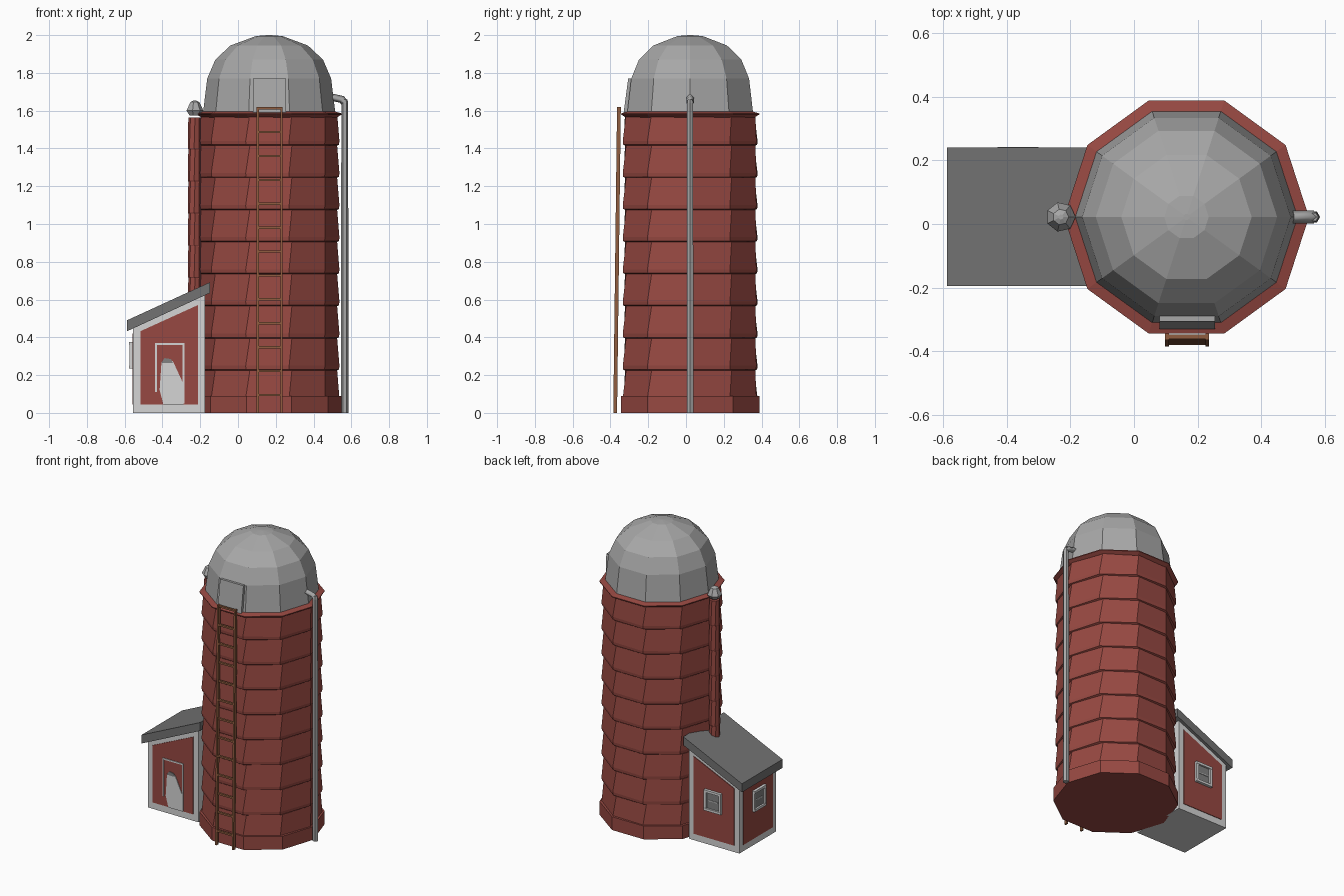
import bpy, bmesh
from math import cos, sin, pi, radians
from mathutils import Vector

cube = bpy.data.objects.get("Cube")
if cube:
    bpy.data.objects.remove(cube, do_unlink=True)


def material(name, rgb):
    m = bpy.data.materials.new(name)
    m.use_nodes = True
    m.diffuse_color = (*rgb, 1)
    m.node_tree.nodes["Principled BSDF"].inputs["Base Color"].default_value = (*rgb, 1)
    return m


RED = material("barn red", (0.31, 0.066, 0.054))
METAL = material("dome metal", (0.39, 0.39, 0.39))
ROOF = material("roof grey", (0.17, 0.17, 0.17))
WHITE = material("trim white", (0.66, 0.66, 0.66))
WOOD = material("ladder wood", (0.28, 0.11, 0.05))
PANE = material("window grey", (0.22, 0.22, 0.22))


def mesh_object(name, bm, mat):
    bmesh.ops.recalc_face_normals(bm, faces=bm.faces)
    me = bpy.data.meshes.new(name)
    bm.to_mesh(me)
    bm.free()
    me.materials.append(mat)
    ob = bpy.data.objects.new(name, me)
    bpy.context.collection.objects.link(ob)
    return ob


def loft(name, mat, centre, sides, rings):
    """Stack of polygon rings given as (radius, z, twist in degrees)."""
    bm = bmesh.new()
    loops = []
    for r, z, twist in rings:
        angles = [radians(twist) + 2 * pi * i / sides for i in range(sides)]
        loops.append([bm.verts.new((centre[0] + r * cos(a), centre[1] + r * sin(a), z))
                      for a in angles])
    for low, high in zip(loops, loops[1:]):
        for i in range(sides):
            j = (i + 1) % sides
            bm.faces.new((low[i], low[j], high[j], high[i]))
    bm.faces.new(loops[0])
    bm.faces.new(loops[-1])
    return mesh_object(name, bm, mat)


def prism(name, mat, outline, vector, place=lambda p: p):
    """Extrude an outline of 3D points along a vector."""
    bm = bmesh.new()
    face = bm.faces.new([bm.verts.new(place(Vector(p))) for p in outline])
    out = bmesh.ops.extrude_face_region(bm, geom=[face])
    shift = place(Vector(vector)) - place(Vector((0, 0, 0)))
    bmesh.ops.translate(bm, vec=shift,
                        verts=[v for v in out["geom"] if isinstance(v, bmesh.types.BMVert)])
    return mesh_object(name, bm, mat)


def box(name, mat, lo, hi, place=lambda p: p):
    (x0, y0, z0), (x1, y1, z1) = lo, hi
    return prism(name, mat, [(x0, y0, z0), (x1, y0, z0), (x1, y1, z0), (x0, y1, z0)],
                 (0, 0, z1 - z0), place)


# Silo: plinth, twisted overlapping courses, rim and dome
SILO = (0.165, 0.022)
loft("silo_plinth", RED, SILO, 10, [(0.385, 0, 0), (0.385, 0.09, 0)])
courses, row = [], 0.17
for k in range(9):
    z = 0.06 + k * row
    courses += [(0.37, z, -1.5), (0.372, z + 0.02, -1.5), (0.36, z + row - 0.005, 1.5)]
loft("silo_wall", RED, SILO, 10, courses)
loft("silo_rim", RED, SILO, 10, [(0.36, 1.565, 0), (0.385, 1.58, 0), (0.385, 1.585, 0), (0.35, 1.595, 0)])
loft("silo_dome", METAL, SILO, 10,
     [(0.35, 1.59, 0), (0.328, 1.77, 0), (0.285, 1.87, 0), (0.205, 1.945, 0),
      (0.07, 1.995, 0), (0.01, 2.0, 0)])
prism("dome_hatch", METAL, [(0.08, -0.33, 1.59), (0.08, -0.306, 1.77), (0.08, -0.25, 1.77), (0.08, -0.25, 1.59)],
      (0.175, 0, 0))

# Ladder leaning slightly toward the wall
def lean(z):
    return -0.385 + 0.02 * z / 1.62


for side, x in (("right", 0.098), ("left", 0.224)):
    prism("ladder_rail_" + side, WOOD,
          [(x, lean(0), 0), (x, lean(0) + 0.02, 0), (x, lean(1.62) + 0.02, 1.62), (x, lean(1.62), 1.62)],
          (0.012, 0, 0))
for k in range(13):
    z = 0.095 + 0.1265 * k
    box("ladder_rung", WOOD, (0.1, lean(z) + 0.003, z - 0.006), (0.235, lean(z) + 0.017, z + 0.006))

# Filler pipe with an elbow into the dome
def tube(name, mat, points, radius):
    curve = bpy.data.curves.new(name, "CURVE")
    curve.dimensions = "3D"
    curve.bevel_depth = radius
    curve.bevel_resolution = 0
    curve.use_fill_caps = True
    spline = curve.splines.new("POLY")
    spline.points.add(len(points) - 1)
    for p, co in zip(spline.points, points):
        p.co = (*co, 1)
    ob = bpy.data.objects.new(name, curve)
    curve.materials.append(mat)
    bpy.context.collection.objects.link(ob)


loft("filler_pipe", METAL, (0.565, 0.022), 6, [(0.02, 0, 0), (0.018, 1.64, 0), (0.014, 1.66, 0)])
tube("filler_elbow", METAL, [(0.565, 0.022, 1.64), (0.55, 0.022, 1.66), (0.5, 0.022, 1.67)], 0.02)

# Vent stack above the shed with a pointed cap
STACK = (-0.23, 0.022)
stack = []
for k in range(6):
    z = 0.55 + k * row
    stack += [(0.036, z, -4), (0.033, z + row - 0.005, 4)]
loft("vent_stack", RED, STACK, 8, stack)
loft("vent_cap", METAL, STACK, 7, [(0.03, 1.575, 0), (0.047, 1.6, 0), (0.025, 1.645, 0), (0.008, 1.653, 0)])

# Shed: white body, red wall panels, slanted roof
X0, X1, Y0, Y1 = -0.555, -0.175, -0.175, 0.22


def eave(x):
    return 0.46 + 0.455 * (x - X0)


prism("shed_body", WHITE, [(X0, Y0, 0), (X1, Y0, 0), (X1, Y0, eave(X1)), (X0, Y0, eave(X0))], (0, Y1 - Y0, 0))
a, b = X0 + 0.038, X1 - 0.038
for side, y in (("front", Y0 - 0.004), ("back", Y1)):
    prism("shed_panel_" + side, RED,
          [(a, y, 0.045), (b, y, 0.045), (b, y, eave(b) - 0.045), (a, y, eave(a) - 0.045)], (0, 0.004, 0))
box("shed_panel_side", RED, (X0 - 0.004, Y0 + 0.038, 0.045), (X0, Y1 - 0.038, 0.42))
prism("shed_roof", ROOF, [(-0.588, -0.195, 0.432), (-0.148, -0.195, 0.635), (-0.148, -0.195, 0.692),
                          (-0.588, -0.195, 0.49)], (0, 0.435, 0))

# Door: thin frame and worn pale leaf
y = Y0 - 0.008
for lo, hi in (((-0.44, 0.11), (-0.43, 0.37)), ((-0.294, 0.05), (-0.284, 0.37)), ((-0.44, 0.36), (-0.284, 0.37))):
    box("door_frame", WHITE, (lo[0], y, lo[1]), (hi[0], y + 0.005, hi[1]))
leaf = [(-0.395, 0.045), (-0.288, 0.045), (-0.292, 0.16), (-0.345, 0.275), (-0.405, 0.27), (-0.415, 0.12)]
prism("door_leaf", WHITE, [(u, y, v) for u, v in leaf], (0, 0.005, 0))
cap = [(-0.345, 0.265), (-0.355, 0.285), (-0.39, 0.29), (-0.405, 0.265)]
prism("door_leaf_top", PANE, [(u, y - 0.001, v) for u, v in cap], (0, 0.005, 0))


# Windows: local x along the wall, local y outward, local z up
def window(name, place):
    box(name + "_pane", PANE, (-0.05, 0, 0.25), (0.05, 0.01, 0.36), place)
    for s in (-1, 1):
        x, z = s * 0.055, 0.305 + s * 0.062
        box(name + "_jamb", WHITE, (x - 0.009, 0, 0.235), (x + 0.009, 0.02, 0.375), place)
        box(name + "_rail", WHITE, (-0.064, 0, z - 0.008), (0.064, 0.022, z + 0.008), place)
    box(name + "_bar", WHITE, (-0.035, 0, 0.302), (0.035, 0.014, 0.308), place)


window("back_window", lambda p: Vector((-0.365 - p.x, Y1 + p.y, p.z)))
window("side_window", lambda p: Vector((X0 - p.y, 0.022 + p.x, p.z)))
